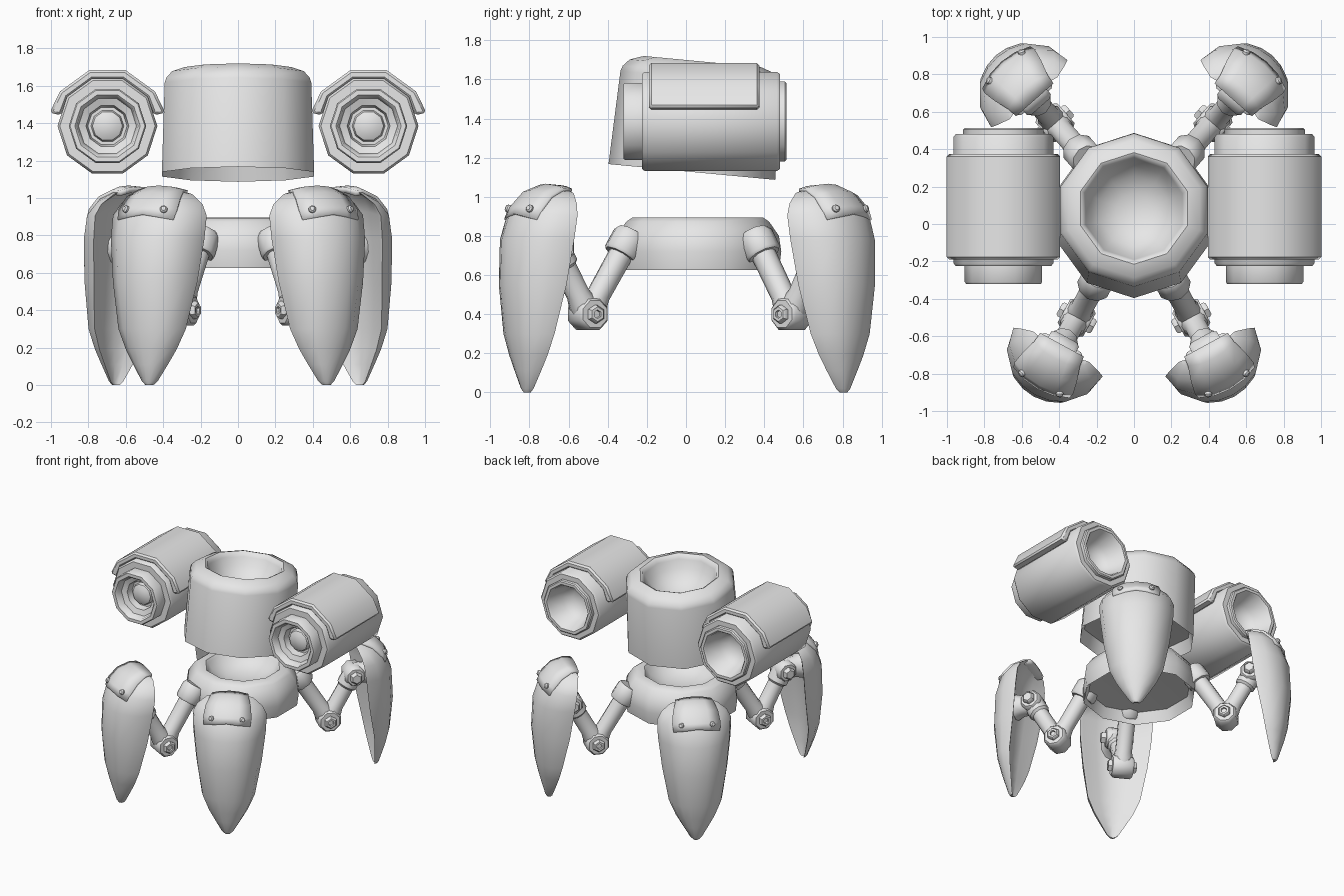
import bpy, bmesh, math
from mathutils import Matrix, Vector

if "Cube" in bpy.data.objects:
    bpy.data.objects.remove(bpy.data.objects["Cube"])

grey = bpy.data.materials.new("light_grey")
grey.diffuse_color = (0.8, 0.8, 0.8, 1)
grey.use_nodes = True
grey.node_tree.nodes["Principled BSDF"].inputs["Base Color"].default_value = grey.diffuse_color
X_AXIS, Y_AXIS = Vector((1, 0, 0)), Vector((0, 1, 0))


def finish(bm, name):
    """Turn a bmesh into a smooth-by-angle mesh."""
    bmesh.ops.remove_doubles(bm, verts=bm.verts, dist=1e-5)
    bmesh.ops.recalc_face_normals(bm, faces=bm.faces)
    me = bpy.data.meshes.new(name)
    bm.to_mesh(me)
    bm.free()
    me.materials.append(grey)
    me.shade_smooth()
    me.set_sharp_from_angle(angle=math.radians(42))
    return me


def place(me, name, matrix=Matrix()):
    ob = bpy.data.objects.new(name, me)
    bpy.context.collection.objects.link(ob)
    ob.matrix_world = matrix
    return ob


def loft(bm, rings, closed=True):
    rows = [[bm.verts.new(p) for p in r] for r in rings]
    n = len(rows[0])
    for a, b in zip(rows, rows[1:]):
        for i in range(n if closed else n - 1):
            j = (i + 1) % n
            bm.faces.new((a[i], a[j], b[j], b[i]))
    return rows


def lathe(bm, profile, sides, phase=0.0, matrix=Matrix()):
    """Spin (radius, height) points about local z."""
    rings = []
    for r, h in profile:
        r = max(r, 1e-7)
        rings.append([matrix @ Vector((r * math.cos(phase + math.tau * i / sides),
                                       r * math.sin(phase + math.tau * i / sides), h))
                      for i in range(sides)])
    loft(bm, rings)


def rod(bm, a, b, profile, sides=10):
    """Spin (radius, fraction) points along the line a-b, with closed ends."""
    a, b = Vector(a), Vector(b)
    d = b - a
    m = Matrix.Translation(a) @ d.to_track_quat('Z', 'Y').to_matrix().to_4x4()
    pts = [(0, profile[0][1])] + list(profile) + [(0, profile[-1][1])]
    lathe(bm, [(r, f * d.length) for r, f in pts], sides, math.pi / sides, m)


# Torso: tilted drum with a bowl in its top and a recessed underside
bm = bmesh.new()
lathe(bm, [(0, .12), (.40, .1), (.428, 0), (.412, .48), (.403, .507), (.37, .543),
           (.3, .567), (.285, .56), (.272, .53), (.24, .47), (.19, .41), (.1, .365),
           (0, .355)], 10, math.pi / 2)
place(finish(bm, "torso"), "torso",
      Matrix.Translation((0, .03, 1.127)) @ Matrix.Rotation(math.radians(-5.4), 4, 'X'))

# Pelvis: low ring with a bowl in its top and a recessed underside
bm = bmesh.new()
lathe(bm, [(0, .73), (.38, .71), (.415, .627), (.427, .72), (.415, .80), (.365, .873),
           (.335, .893), (.28, .895), (.265, .88), (.235, .83), (.12, .785), (0, .775)],
      10, math.pi / 2)
place(finish(bm, "pelvis"), "pelvis", Matrix.Translation((0, .06, 0)))

# Cannon barrel: lens in front, flared exhaust behind
bm = bmesh.new()
lathe(bm, [(0, -.25), (.05, -.245), (.08, -.23), (.088, -.2), (.105, -.2), (.115, -.25),
           (.155, -.265), (.165, -.31), (.175, -.32), (.2, -.32), (.207, -.31),
           (.207, -.225), (.255, -.225), (.267, -.21), (.267, .465), (.255, .48),
           (.215, .48), (.215, .505), (.207, .513), (.185, .513), (.175, .5),
           (.14, .38), (.08, .33), (0, .32)], 10)
barrel = finish(bm, "cannon_barrel")

# Cannon shield: faceted strip over the top of the barrel
bm = bmesh.new()
outer = [(13, .317), (36, .314), (72, .314), (108, .314), (144, .314), (167, .317)]
inner = [(167, .255), (144, .262), (108, .262), (72, .262), (36, .262), (13, .255)]
section = [(r * math.cos(math.radians(a)), r * math.sin(math.radians(a)))
           for a, r in outer + inner]
rows = loft(bm, [[(x, y, z) for x, z in section] for y in (-.19, .375)])
for row in rows:
    for i in range(5):
        bm.faces.new((row[i], row[i + 1], row[10 - i], row[11 - i]))
shield = finish(bm, "cannon_shield")

for side, sx in (("left", -1), ("right", 1)):
    base = Matrix.Translation((sx * .698, 0, 1.385))
    place(barrel, side + "_cannon_barrel", base @ Matrix.Rotation(-math.pi / 2, 4, 'X'))
    ob = place(shield, side + "_cannon_shield", base)
    bev = ob.modifiers.new("bevel", 'BEVEL')
    bev.width, bev.segments, bev.angle_limit = .013, 1, math.radians(50)

# Leg parts are built with x pointing outward from the pelvis centre
# Claw levels: height, outer middle, side edge, half width
LEVELS = [(0, 1.01, .985, .022), (.02, 1.022, .98, .045), (.11, 1.048, .966, .1),
          (.19, 1.07, .955, .147), (.3, 1.095, .94, .195), (.55, 1.12, .895, .24),
          (.78, 1.108, .865, .267), (.93, 1.055, .848, .272), (1.02, .97, .835, .24),
          (1.052, .885, .815, .17)]
ARC = [(0, 1), (.35, .95), (.6, .82), (.92, .43), (1, 0)]


def lerp_table(table, x):
    for a, b in zip(table, table[1:]):
        if x <= b[0]:
            k = (x - a[0]) / (b[0] - a[0])
            return [p + (q - p) * k for p, q in zip(a, b)]
    return list(table[-1])


def droop(z, t):
    """Lower the sides of the claw's top so that it is arched."""
    return z - max(0, z - .88) / .17 * 1.15 * t * t


def claw_point(z, t):
    """Point on the outer claw surface at level z and sideways offset t."""
    _, apex, edge, w = lerp_table(LEVELS, z)
    bulge = lerp_table(ARC, min(abs(t) / w, 1))[1]
    return Vector((edge + (apex - edge) * bulge, t, droop(z, t)))


# Claw: curved blade, hollowed on the inside
bm = bmesh.new()
rings = []
for z, apex, edge, w in LEVELS:
    ring = [claw_point(z, s * w) for s in (-1, -.92, -.6, -.3, 0, .3, .6, .92, 1)]
    ring += [Vector((edge + (apex - edge) * b, s * w, droop(z, s * w)))
             for s, b in ((.9, .04), (.5, .3), (0, .42), (-.5, .3), (-.9, .04))]
    rings.append(ring)
rows = loft(bm, rings)
bm.faces.new(rows[0])
bm.faces.new(rows[-1])
claw = finish(bm, "claw")

# Claw plate: thin armour wrapped over the claw's top
bm = bmesh.new()
rings = []
for z, hw in ((.91, .165), (.945, .172), (1.02, .16), (1.052, .135)):
    ring = [claw_point(z, hw * s) for s in (-1, -.5, 0, .5, 1)]
    if z == .91:
        for p in ring:
            p.z -= .025 * abs(p.y) / hw
    rings.append(ring)
rings.append([Vector((.805, .13 * s, droop(1.045, .13 * s))) for s in (-1, -.5, 0, .5, 1)])
loft(bm, rings, closed=False)
plate = finish(bm, "claw_plate")

# Claw bolts
bm = bmesh.new()
for t in (-.11, .11):
    p = claw_point(.94, t)
    d = Vector((1, t * 4, .4)).normalized()
    rod(bm, p, p + d * .028, [(.02, 0), (.02, .7), (.012, 1)])
bolts = finish(bm, "claw_bolts")

# Limb: hip sleeve, upper arm, knee, forearm and ankle
HIP, KNEE, ANKLE = Vector((.395, 0, .79)), Vector((.64, 0, .40)), Vector((.83, 0, .74))
bm = bmesh.new()
rod(bm, HIP, KNEE, [(.08, -.06), (.094, -.01), (.094, .2), (.085, .23), (.064, .23),
                    (.062, .75), (.073, .85), (.073, 1)])
upper_arm = finish(bm, "upper_arm")
bm = bmesh.new()
rod(bm, KNEE, ANKLE, [(.073, 0), (.073, .18), (.061, .3), (.061, .7), (.077, .74),
                      (.077, 1)])
forearm = finish(bm, "forearm")
bm = bmesh.new()
rod(bm, KNEE - Y_AXIS * .078, KNEE + Y_AXIS * .078,
    [(.075, 0), (.088, .1), (.088, .9), (.075, 1)], 8)
for s in (-1, 1):
    rod(bm, KNEE + Y_AXIS * s * .07, KNEE + Y_AXIS * s * .105,
        [(.048, 0), (.048, .7), (.038, 1), (.022, 1), (.02, .6)], 6)
knee = finish(bm, "knee")
bm = bmesh.new()
rod(bm, ANKLE - Y_AXIS * .085, ANKLE + Y_AXIS * .085,
    [(.065, 0), (.08, .12), (.08, .88), (.065, 1)], 8)
for s in (-1, 1):
    rod(bm, ANKLE + Y_AXIS * s * .08, ANKLE + Y_AXIS * s * .12,
        [(.046, 0), (.046, .7), (.034, 1)], 6)
rod(bm, ANKLE, ANKLE + X_AXIS * .14, [(.08, 0), (.08, .6), (.1, 1)])
ankle = finish(bm, "ankle")

for name, deg in (("front_right", -61.4), ("back_right", 48.7),
                  ("back_left", 131.3), ("front_left", 241.4)):
    m = Matrix.Translation((0, .06, 0)) @ Matrix.Rotation(math.radians(deg), 4, 'Z')
    for me in (claw, plate, bolts, upper_arm, forearm, knee, ankle):
        ob = place(me, name + "_" + me.name, m)
        if me is plate:
            sol = ob.modifiers.new("thickness", 'SOLIDIFY')
            sol.thickness, sol.offset = .03, 0
